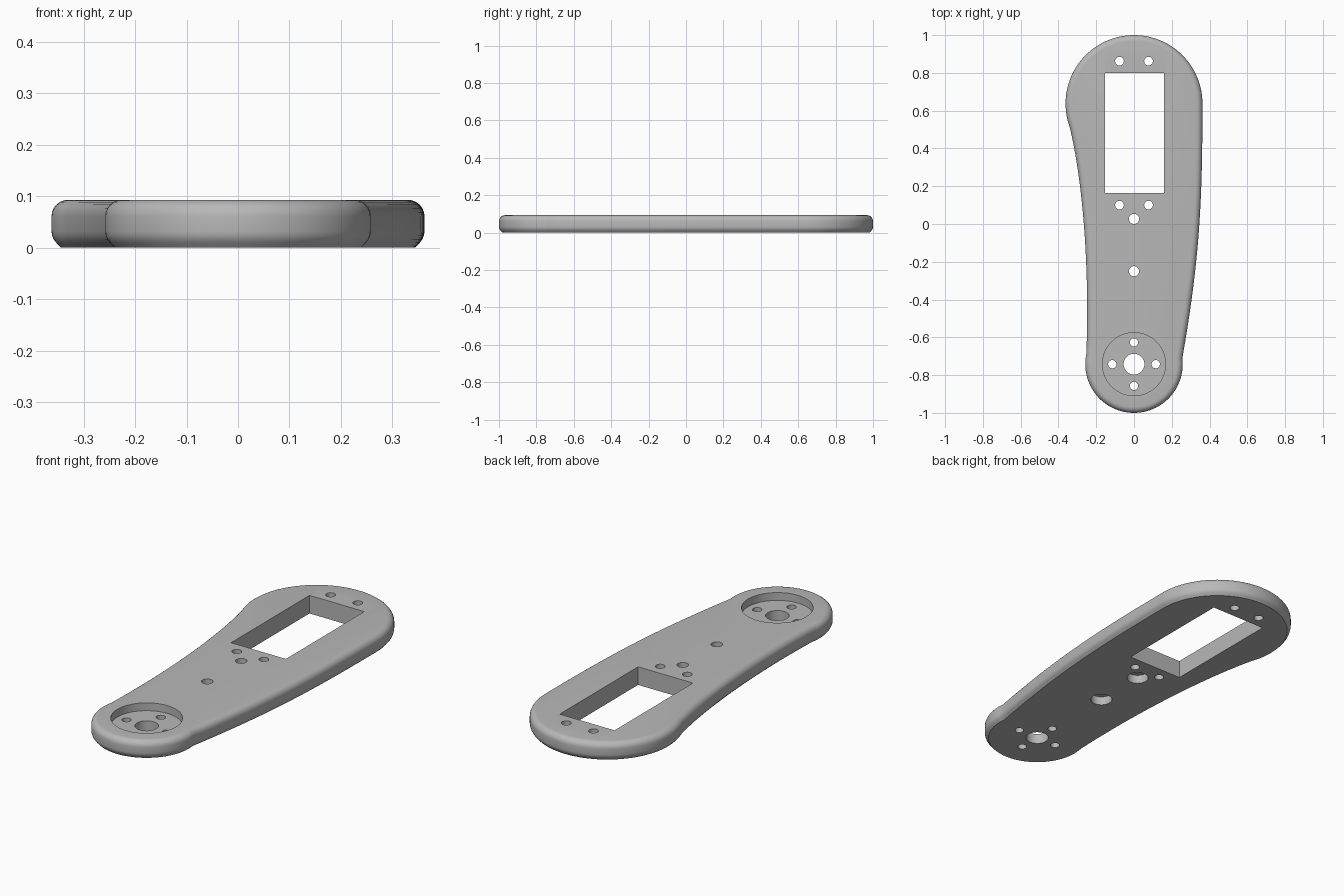
import bpy, bmesh, math
from mathutils import Vector
from mathutils.geometry import interpolate_bezier

if "Cube" in bpy.data.objects:
    bpy.data.objects.remove(bpy.data.objects["Cube"], do_unlink=True)

HEIGHT = 0.093
HUB_Y = -0.742

grey = bpy.data.materials.new("light grey")
grey.use_nodes = True
colour = (0.48, 0.48, 0.48, 1)
grey.diffuse_color = colour
grey.node_tree.nodes["Principled BSDF"].inputs["Base Color"].default_value = colour


def arc(cy, r, start, end, n):
    angles = [math.radians(start + (end - start) * i / n) for i in range(n + 1)]
    return [Vector((r * math.cos(a), cy + r * math.sin(a), 0)) for a in angles]


def new_object(name, bm):
    bmesh.ops.recalc_face_normals(bm, faces=bm.faces)
    mesh = bpy.data.meshes.new(name)
    bm.to_mesh(mesh)
    bm.free()
    mesh.materials.append(grey)
    obj = bpy.data.objects.new(name, mesh)
    bpy.context.collection.objects.link(obj)
    return obj


# Outline, counter-clockwise: wide end, hollow flank, narrow end, bulging flank
wide = arc(0.6375, 0.3625, 0, 200, 56)
narrow = arc(HUB_Y, 0.258, 168, 367, 48)
hollow = interpolate_bezier(wide[-1], Vector((-0.265, 0.2, 0)),
                            Vector((-0.236, -0.27, 0)), narrow[0], 32)
bulge = interpolate_bezier(narrow[-1], Vector((0.345, -0.2, 0)),
                           Vector((0.3625, 0.1, 0)), wide[0], 32)
outline = wide + hollow[1:-1] + narrow + bulge[1:-1]
count = len(outline)
normals = []
for i in range(count):
    t = outline[(i + 1) % count] - outline[i - 1]
    normals.append(Vector((t.y, -t.x, 0)).normalized())

# Edge section as (inset, height): cut-off round below, full round on top
R = 0.032
section = [(0.018, 0)]
for deg in (45, 30, 15, 0):
    a = math.radians(deg)
    section.append((R * (1 - math.cos(a)), R * (1 - math.sin(a))))
for k in range(7):
    a = math.radians(15 * k)
    section.append((R * (1 - math.cos(a)), HEIGHT - R * (1 - math.sin(a))))

# Arm plate
bm = bmesh.new()
rings = [[bm.verts.new(p - n * inset + Vector((0, 0, z)))
          for p, n in zip(outline, normals)] for inset, z in section]
for low, high in zip(rings, rings[1:]):
    for i in range(count):
        j = (i + 1) % count
        bm.faces.new((low[i], low[j], high[j], high[i]))
bm.faces.new(rings[0])
bm.faces.new(rings[-1])
plate = new_object("arm_plate", bm)


def cut(bm):
    cutter = new_object("cutter", bm)
    cutter.hide_render = True
    mod = plate.modifiers.new("cut", 'BOOLEAN')
    mod.operation = 'DIFFERENCE'
    mod.solver = 'EXACT'
    mod.object = cutter
    bpy.context.view_layer.objects.active = plate
    bpy.ops.object.modifier_apply(modifier=mod.name)
    bpy.data.objects.remove(cutter, do_unlink=True)


def bore(x, y, r, low=-0.1, high=0.2, sides=32):
    bm = bmesh.new()
    bmesh.ops.create_cone(bm, cap_ends=True, segments=sides, radius1=r, radius2=r, depth=high - low)
    bmesh.ops.translate(bm, verts=bm.verts, vec=(x, y, (low + high) / 2))
    cut(bm)


# Motor window
bm = bmesh.new()
bmesh.ops.create_cube(bm, size=1)
bmesh.ops.scale(bm, verts=bm.verts, vec=(0.312, 0.637, 1))
bmesh.ops.translate(bm, verts=bm.verts, vec=(0.002, 0.482, 0))
cut(bm)

# Screw holes around the window
for x in (-0.077, 0.077):
    for y in (0.862, 0.1):
        bore(x, y, 0.023)

# Middle holes, counterbored from below
for y in (0.027, -0.25):
    bore(0, y, 0.052, high=0.045, sides=48)
    bore(0, y, 0.027)

# Hub pocket with centre hole and four screw holes
bore(0, HUB_Y, 0.167, low=HEIGHT - 0.04, sides=72)
bore(0, HUB_Y, 0.055, sides=48)
for k in range(4):
    a = k * math.pi / 2
    bore(0.115 * math.cos(a), HUB_Y + 0.115 * math.sin(a), 0.022)

# Smooth shading with sharp edges kept
bpy.ops.object.select_all(action='DESELECT')
plate.select_set(True)
bpy.context.view_layer.objects.active = plate
bpy.ops.object.shade_smooth_by_angle(angle=math.radians(28))
